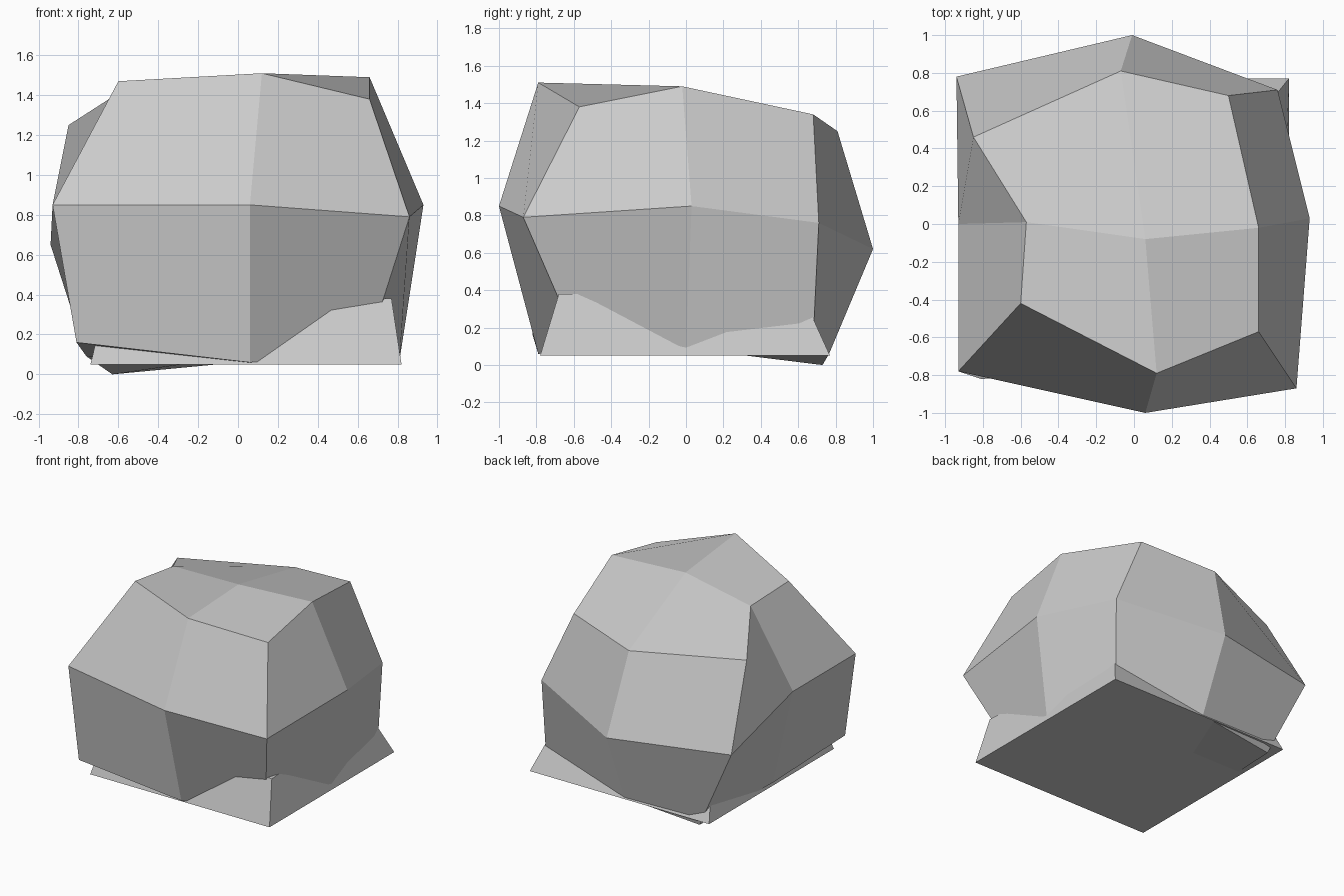
import bpy, bmesh

if "Cube" in bpy.data.objects:
    bpy.data.objects.remove(bpy.data.objects["Cube"])

def finish(bm, name):
    bmesh.ops.recalc_face_normals(bm, faces=bm.faces)
    me = bpy.data.meshes.new(name)
    bm.to_mesh(me)
    bm.free()
    ob = bpy.data.objects.new(name, me)
    bpy.context.collection.objects.link(ob)
    return ob

# Control points of the rock: layer -> rows front to back, each left to right
layers = {
    1: [(-.60, -.42, 1.47), (.12, -.79, 1.51), (.66, -.57, 1.38),
        (-.57, .01, 1.43), (.06, -.08, 1.49), (.66, -.02, 1.49),
        (-.85, .46, 1.25), (-.07, .81, 1.25), (.50, .68, 1.34)],
    0: [(-.93, -.78, .85), (.06, -1.0, .85), (.86, -.87, .79),
        (-.93, 0, .85), None, (.93, .03, .85),
        (-.94, .78, .65), (-.01, 1.0, .62), (.76, .71, .76)],
    -1: [(-.81, -.82, .16), (.06, -.79, .06), (.64, -.57, .10),
         (-.76, 0, .09), (0, 0, .09), (.81, 0, .07),
         (-.63, .73, 0), (0, .765, .06), (.74, .68, .14)],
}

# Rock: once-subdivided cube pulled into a faceted boulder
bm = bmesh.new()
bmesh.ops.create_cube(bm, size=2)
bmesh.ops.subdivide_edges(bm, edges=bm.edges[:], cuts=1, use_grid_fill=True)
for v in bm.verts:
    i, j, k = (round(c) for c in v.co)
    v.co = layers[k][(j + 1) * 3 + i + 1]
finish(bm, "boulder")

# Base: tapered block under the rock, poking out at the corners
bottom = {(-1, -1): (-.74, -.78), (1, -1): (.82, -.78), (1, 1): (.82, .77), (-1, 1): (-.74, .77)}
top = {(-1, -1): (-.66, -.68), (1, -1): (.77, -.68), (1, 1): (.70, .62), (-1, 1): (-.66, .62)}
bm = bmesh.new()
bmesh.ops.create_cube(bm, size=2)
for v in bm.verts:
    key = (round(v.co.x), round(v.co.y))
    v.co = (*top[key], .38) if v.co.z > 0 else (*bottom[key], .05)
finish(bm, "base_block")
